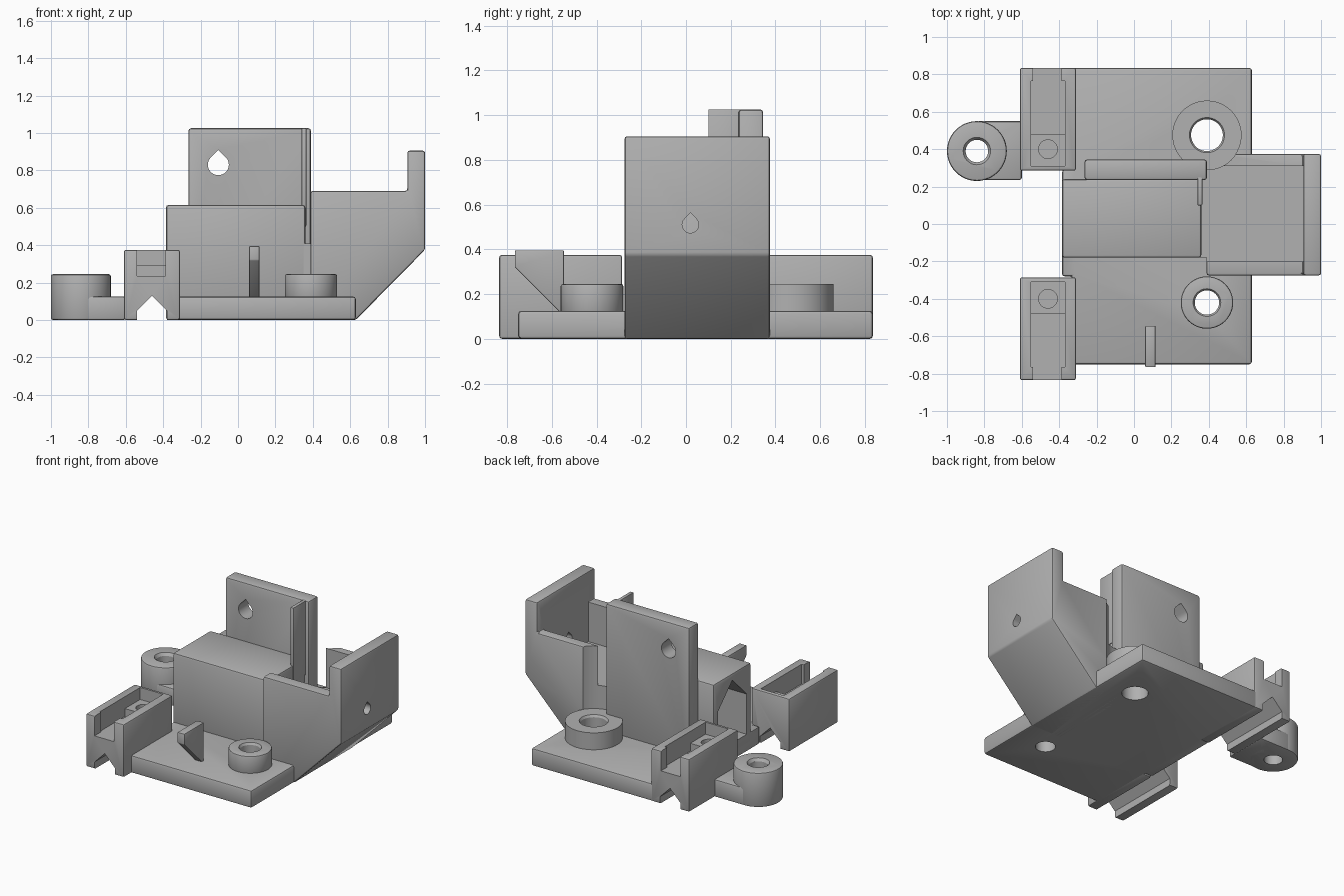
import bpy, bmesh, math
from mathutils import Vector

if "Cube" in bpy.data.objects:
    bpy.data.objects.remove(bpy.data.objects["Cube"])

grey = bpy.data.materials.new("plastic_grey")
grey.use_nodes = True
COLOUR = (0.44, 0.44, 0.44, 1)
grey.diffuse_color = COLOUR
grey.node_tree.nodes["Principled BSDF"].inputs["Base Color"].default_value = COLOUR


def apply(obj, mod):
    bpy.context.view_layer.objects.active = obj
    bpy.ops.object.modifier_apply(modifier=mod.name)


def prism(name, pts, axis, lo, hi, bevel=0.0):
    """Extrude a 2D outline along an axis from lo to hi."""
    def place(p, h):
        return {"x": (h, p[0], p[1]), "y": (p[0], h, p[1]), "z": (p[0], p[1], h)}[axis]
    bm = bmesh.new()
    a = [bm.verts.new(place(p, lo)) for p in pts]
    b = [bm.verts.new(place(p, hi)) for p in pts]
    bm.faces.new(a)
    bm.faces.new(b)
    n = len(pts)
    for i in range(n):
        j = (i + 1) % n
        bm.faces.new((a[i], a[j], b[j], b[i]))
    bmesh.ops.recalc_face_normals(bm, faces=bm.faces)
    mesh = bpy.data.meshes.new(name)
    bm.to_mesh(mesh)
    bm.free()
    mesh.materials.append(grey)
    obj = bpy.data.objects.new(name, mesh)
    bpy.context.collection.objects.link(obj)
    if bevel:
        mod = obj.modifiers.new("edges", "BEVEL")
        mod.width, mod.segments, mod.limit_method = bevel, 2, "ANGLE"
        mod.angle_limit = math.radians(40)
        apply(obj, mod)
    return obj


def box(name, x0, x1, y0, y1, z0, z1, bevel=0.0):
    return prism(name, [(x0, y0), (x1, y0), (x1, y1), (x0, y1)], "z", z0, z1, bevel)


def circle(cx, cy, r, n=48):
    return [(cx + r * math.cos(2 * math.pi * i / n), cy + r * math.sin(2 * math.pi * i / n))
            for i in range(n)]


def teardrop(cx, cz, r, n=24):
    """Round hole outline with a pointed top."""
    arc = [math.radians(135 + 270 * i / n) for i in range(n + 1)]
    return [(cx + r * math.cos(t), cz + r * math.sin(t)) for t in arc] + [(cx, cz + r * 1.414)]


def cut(obj, *cutters):
    for c in cutters:
        mod = obj.modifiers.new("cut", "BOOLEAN")
        mod.operation, mod.object, mod.solver = "DIFFERENCE", c, "EXACT"
        apply(obj, mod)
        bpy.data.objects.remove(c)


def bore(x, y, r):
    return prism("bore", circle(x, y, r), "z", -0.1, 0.5)


def countersink(x, y, r, top, depth):
    """Cone cutter that chamfers the rim of a bore."""
    c = prism("countersink", circle(x, y, r), "z", top - depth, top + 0.01)
    for v in c.data.vertices:
        if v.co.z < top - depth / 2:
            v.co.x = x + (v.co.x - x) * (r - depth) / r
            v.co.y = y + (v.co.y - y) * (r - depth) / r
    return c


# Base plate
base = prism("base_plate", [(-0.33, -0.75), (0.63, -0.75), (0.63, 0.835), (-0.33, 0.835),
                            (-0.33, 0.29), (-0.385, 0.29), (-0.385, -0.28), (-0.33, -0.28)],
             "z", 0, 0.125, 0.014)

# Screw bosses standing on the plate
for name, y, radius, hole in (("front_boss", -0.42, 0.14, 0.065), ("back_boss", 0.475, 0.185, 0.085)):
    boss = prism(name, circle(0.39, y, radius), "z", 0.11, 0.245, 0.01 if y < 0 else 0)
    cut(boss, bore(0.39, y, hole), countersink(0.39, y, hole + 0.015, 0.245, 0.015))
    cut(base, bore(0.39, y, hole))

# Side ear with its round screw post
arm = box("ear_arm", -0.84, -0.60, 0.235, 0.55, 0, 0.125, 0.012)
post = prism("ear_post", circle(-0.84, 0.39, 0.16), "z", 0, 0.245, 0.012)
cut(arm, bore(-0.84, 0.39, 0.06))
cut(post, bore(-0.84, 0.39, 0.06), countersink(-0.84, 0.39, 0.08, 0.245, 0.02))

# Rod holders: grooved underneath, with a stepped channel on top, mirrored front to back
for name, s in (("front_rod_holder", -1), ("back_rod_holder", 1)):
    def span(a, b):
        return sorted((s * a, s * b))
    holder = box(name, -0.61, -0.31, *span(0.285, 0.835), 0, 0.375, 0.012)
    cut(holder,
        prism("groove", [(-0.54, -0.1), (-0.38, -0.1), (-0.38, 0.05), (-0.46, 0.13), (-0.54, 0.05)],
              "y", -1, 1),
        box("channel", -0.55, -0.37, *span(0.48, 0.765), 0.235, 0.5),
        box("ledge_space", -0.55, -0.37, *span(0.31, 0.49), 0.29, 0.5),
        box("mouth", -0.54, -0.388, *span(0.75, 0.9), 0.235, 0.5),
        prism("screw_hole", circle(-0.46, s * 0.4, 0.05), "z", 0.2, 0.5))

# Central block with an arched tunnel in its side
block = box("central_block", -0.385, 0.36, -0.18, 0.24, 0.05, 0.615, 0.014)
cut(block, prism("arch", [(-0.13, 0.125), (0.19, 0.125), (0.19, 0.41), (0.03, 0.57), (-0.13, 0.41)],
                 "x", -0.6, 0.15))

# Tall back plate with a pointed hole, and the fin at its edge
tall = box("tall_plate", -0.265, 0.39, 0.235, 0.345, 0.05, 1.025, 0.014)
cut(tall, prism("tall_hole", teardrop(-0.105, 0.83, 0.056), "y", 0, 0.6))
box("edge_fin", 0.34, 0.365, 0.10, 0.25, 0.5, 1.025, 0.004)

# Motor bracket: sloping underside, tall end wall, open chamber
bracket = prism("motor_bracket", [(0.388, 0.0), (0.63, 0), (1.0, 0.375), (1.0, 0.905), (0.905, 0.905),
                                  (0.905, 0.69), (0.388, 0.69)], "y", -0.275, 0.375, 0.012)
cut(bracket,
    box("chamber", 0.3, 0.905, -0.2, 0.31, 0.41, 0.8),
    prism("motor_hole", teardrop(0.02, 0.51, 0.037), "x", 0.7, 1.2),
    prism("screw_clearance", circle(0.39, 0.475, 0.185), "z", 0.245, 0.8),
    bore(0.39, 0.475, 0.085))
box("chamber_sill", 0.35, 0.395, -0.18, 0.24, 0.05, 0.41)

# Small cable fin with an undercut
prism("cable_fin", [(-0.765, 0.395), (-0.545, 0.395), (-0.545, 0.11), (-0.555, 0.11), (-0.765, 0.32)],
      "x", 0.06, 0.115, 0.008)

# Smooth the curves and keep the corners sharp
for obj in bpy.context.collection.objects:
    obj.select_set(obj.type == "MESH")
bpy.ops.object.shade_smooth_by_angle(angle=math.radians(25))
